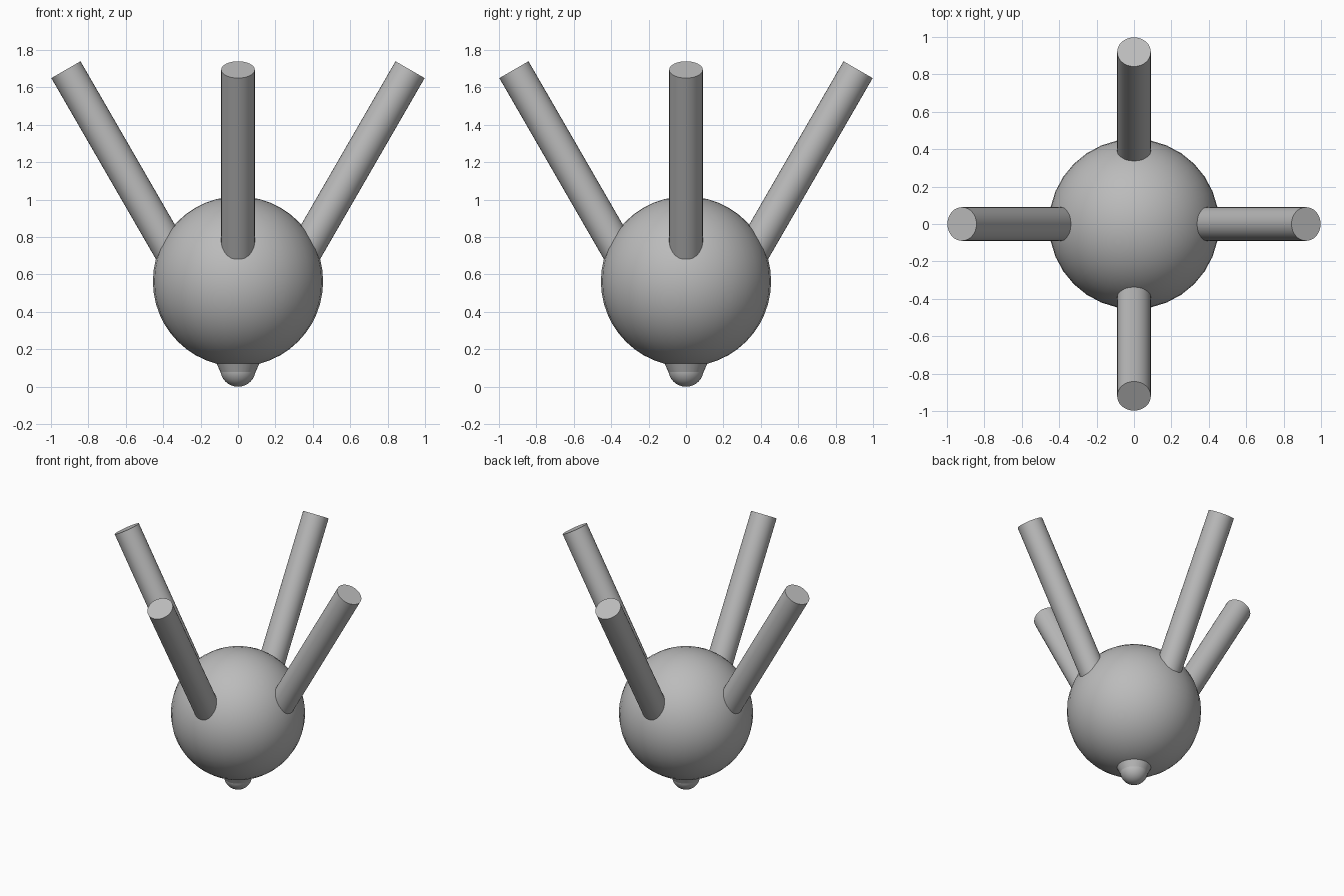
import bpy, bmesh, math
from mathutils import Vector, Matrix

if "Cube" in bpy.data.objects:
    bpy.data.objects.remove(bpy.data.objects["Cube"])

grey = bpy.data.materials.new("satin_grey")
grey.diffuse_color = (0.5, 0.5, 0.5, 1)
grey.use_nodes = True
grey.node_tree.nodes["Principled BSDF"].inputs["Base Color"].default_value = grey.diffuse_color


def make_object(name, bm):
    mesh = bpy.data.meshes.new(name)
    bm.to_mesh(mesh)
    bm.free()
    obj = bpy.data.objects.new(name, mesh)
    bpy.context.collection.objects.link(obj)
    mesh.materials.append(grey)
    bpy.ops.object.select_all(action='DESELECT')
    obj.select_set(True)
    bpy.context.view_layer.objects.active = obj
    bpy.ops.object.shade_smooth_by_angle(angle=math.radians(35))
    return obj


# Main spherical body
CENTRE = Vector((0, 0, 0.563))
bm = bmesh.new()
bmesh.ops.create_uvsphere(bm, u_segments=32, v_segments=24, radius=0.455,
                          matrix=Matrix.Translation(CENTRE))
make_object("body", bm)

# Four rods leaning 30 degrees outwards, rooted inside the body
tip = Vector((0.92, 0, 1.695))
axis = Vector((0.5, 0, math.sqrt(0.75)))
length = 1.25
for i, side in enumerate(("right", "back", "left", "front")):
    bm = bmesh.new()
    place = (Matrix.Rotation(i * math.pi / 2, 4, 'Z')
             @ Matrix.Translation(tip - axis * length / 2)
             @ Matrix.Rotation(math.radians(30), 4, 'Y'))
    bmesh.ops.create_cone(bm, cap_ends=True, segments=32, radius1=0.09,
                          radius2=0.09, depth=length, matrix=place)
    make_object(side + "_rod", bm)

# Flared collar under the body
bm = bmesh.new()
bmesh.ops.create_cone(bm, cap_ends=True, segments=32, radius1=0.082,
                      radius2=0.13, depth=0.1,
                      matrix=Matrix.Translation((0, 0, 0.105)))
make_object("bottom_collar", bm)

# Rounded nub at the very bottom
bm = bmesh.new()
bmesh.ops.create_uvsphere(bm, u_segments=32, v_segments=16, radius=0.095,
                          matrix=Matrix.Translation((0, 0, 0.095)))
make_object("bottom_nub", bm)
